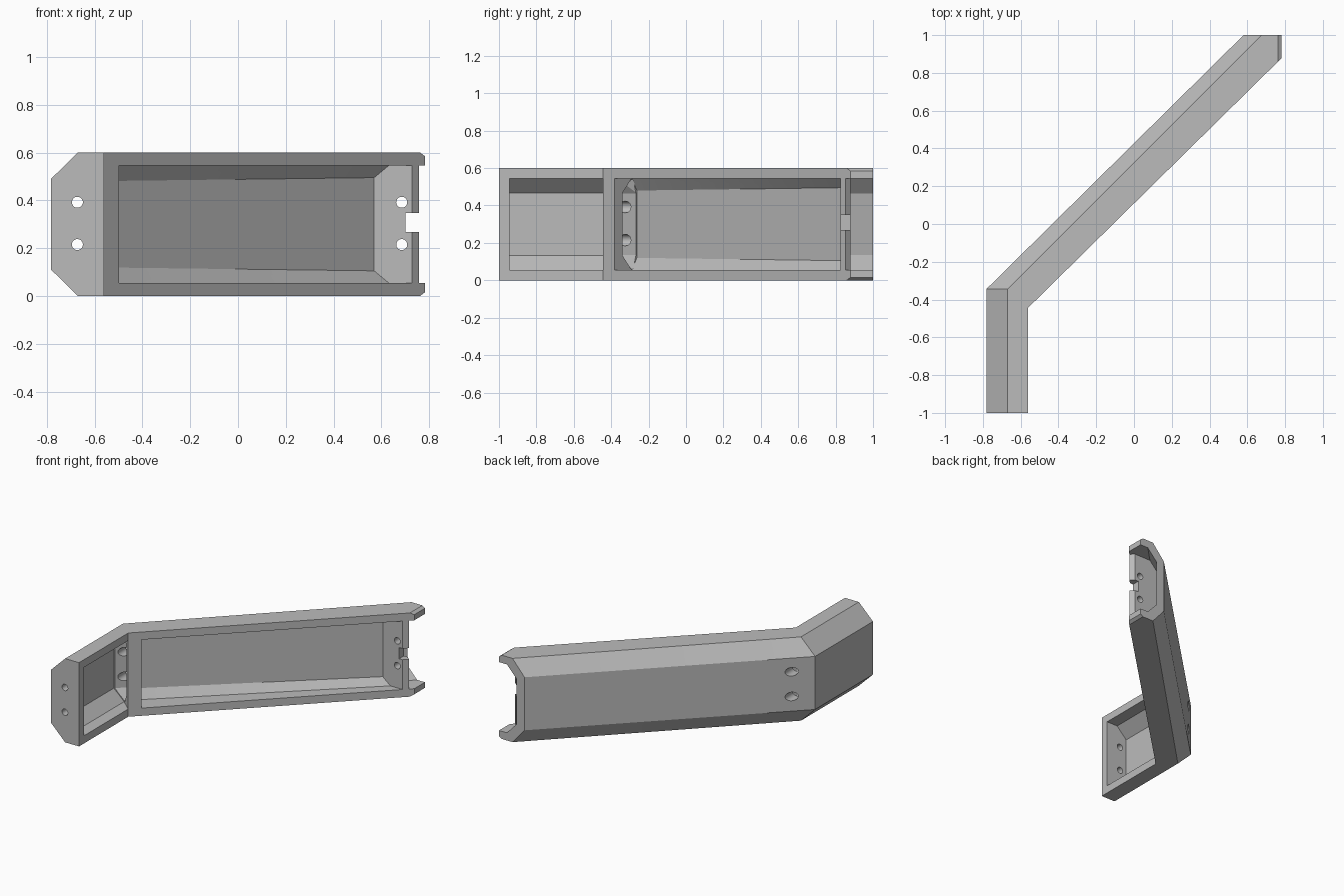
import bpy
import bmesh
import math
from mathutils import Matrix

HEIGHT = 0.6

cube = bpy.data.objects.get("Cube")
if cube:
    bpy.data.objects.remove(cube, do_unlink=True)

grey = bpy.data.materials.new("plain_grey")
grey.use_nodes = True
colour = (0.5, 0.5, 0.5, 1)
grey.diffuse_color = colour
grey.node_tree.nodes["Principled BSDF"].inputs["Base Color"].default_value = colour


def finish(name, bm):
    bmesh.ops.triangulate(bm, faces=bm.faces[:])
    bmesh.ops.recalc_face_normals(bm, faces=bm.faces[:])
    mesh = bpy.data.meshes.new(name)
    bm.to_mesh(mesh)
    bm.free()
    mesh.materials.append(grey)
    obj = bpy.data.objects.new(name, mesh)
    bpy.context.collection.objects.link(obj)
    return obj


def loft(name, *rings):
    """Closed solid skinned through rings of equal length."""
    bm = bmesh.new()
    loops = [[bm.verts.new(p) for p in ring] for ring in rings]
    for a, b in zip(loops, loops[1:]):
        for i in range(len(a)):
            j = (i + 1) % len(a)
            bm.faces.new((a[i], a[j], b[j], b[i]))
    bm.faces.new(loops[0][::-1])
    bm.faces.new(loops[-1])
    return finish(name, bm)


def section(back, shoulder, rim, margin, corner):
    """Chamfered channel section, mirrored about mid height."""
    half = [(*rim, margin), (*shoulder, margin), (*back, corner)]
    return half + [(x, y, HEIGHT - z) for x, y, z in reversed(half)]


def level(outline, z):
    return [(x, y, z) for x, y in outline]


def drill(name, x, z, radius, y0, y1):
    bm = bmesh.new()
    turn = Matrix.Translation((x, (y0 + y1) / 2, z)) @ Matrix.Rotation(math.pi / 2, 4, "X")
    bmesh.ops.create_cone(bm, cap_ends=True, segments=32, radius1=radius, radius2=radius,
                          depth=y1 - y0, matrix=turn)
    return finish(name, bm)


def combine(target, tool, operation="DIFFERENCE"):
    bpy.context.view_layer.objects.active = target
    mod = target.modifiers.new("cut", "BOOLEAN")
    mod.operation = operation
    mod.solver = "EXACT"
    mod.object = tool
    bpy.context.view_layer.update()
    bpy.ops.object.modifier_apply(modifier=mod.name)
    bpy.data.objects.remove(tool, do_unlink=True)


# Solid body: short straight leg bending into the long diagonal arm
body = loft("bent_channel_bracket",
            section((-0.782, -1), (-0.67, -1), (-0.56, -1), 0, 0.11),
            section((-0.782, -0.345), (-0.67, -0.345), (-0.56, -0.443), 0, 0.11),
            section((0.58, 1), (0.675, 1), (0.905, 1), 0, 0.11))

# Trim the arm tip, with small corner chamfers on the lips
tip = [(-1, -0.1), (0.627, -0.1), (0.782, 0.015), (0.782, 0.585), (0.627, 0.7), (-1, 0.7)]
combine(body, loft("tip_trim", *[[(x, y, z) for x, z in tip] for y in (-1.2, 1.2)]), "INTERSECT")

# Pocket of the leg
combine(body, loft("leg_pocket",
        section((-0.725, -0.945), (-0.647, -0.945), (-0.4, -0.945), 0.055, 0.133),
        section((-0.725, -0.37), (-0.647, -0.365), (-0.5, -0.5), 0.055, 0.133)))

# Pocket of the arm, getting shallower toward the tip
combine(body, loft("arm_pocket",
        section((-0.6175, -0.2625), (-0.59, -0.29), (-0.45, -0.43), 0.055, 0.12),
        section((0.57, 0.825), (0.63, 0.825), (0.9, 0.825), 0.055, 0.105)))

# Chamfered window behind the corner post, joining both pockets
wide = [(-0.718, -0.372), (-0.608, -0.262), (-0.535, -0.335), (-0.6, -0.42), (-0.7, -0.42)]
narrow = [(-0.647, -0.362), (-0.597, -0.28), (-0.585, -0.292), (-0.635, -0.375), (-0.642, -0.375)]
combine(body, loft("window", level(narrow, 0.06), level(wide, 0.135),
                   level(wide, 0.465), level(narrow, 0.54)))

# Open recess behind the end wall
combine(body, loft("tip_recess",
        section((0.525, 0.88), (0.6, 0.88), (1.2, 0.88), 0.055, 0.135),
        section((0.745, 1.1), (0.82, 1.1), (1.2, 1.1), 0.055, 0.135)))

# Bevelled edge of the end wall, and its notch
bevel = [(0.725, 0.885), (0.8, 0.81), (1.2, 0.81), (1.2, 0.885)]
combine(body, loft("wall_bevel", level(bevel, 0.055), level(bevel, 0.545)))
notch = [(0.7, 0.78), (1.2, 0.78), (1.2, 0.92), (0.7, 0.92)]
combine(body, loft("notch", level(notch, 0.268), level(notch, 0.348)))

# Screw holes, with wider access holes through the bend
for z in (0.215, 0.392):
    combine(body, drill("leg_hole", -0.672, z, 0.023, -1.1, -0.9))
    combine(body, drill("access_hole", -0.672, z, 0.031, -0.46, -0.1))
    combine(body, drill("tip_hole", 0.685, z, 0.023, 0.79, 0.94))

# Crisp flat faces, smooth hole walls
bpy.ops.object.select_all(action="DESELECT")
body.select_set(True)
bpy.context.view_layer.objects.active = body
bpy.ops.object.shade_smooth_by_angle(angle=math.radians(20))
